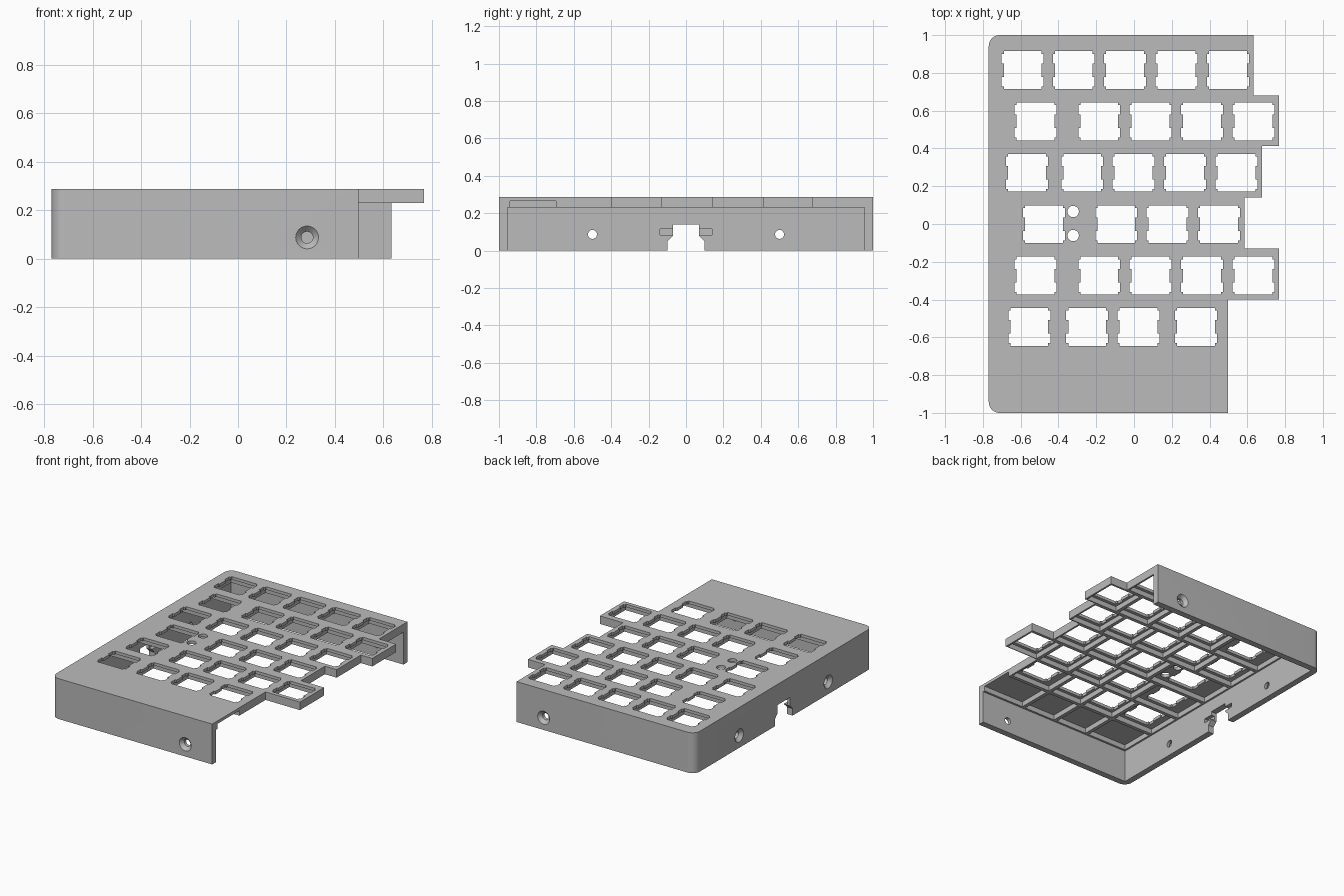
import bpy, bmesh, math
from mathutils import Matrix

cube = bpy.data.objects.get("Cube")
if cube:
    bpy.data.objects.remove(cube, do_unlink=True)

U = 0.272                      # key pitch
TOP, PLATE, RIB = 0.287, 0.266, 0.23
LEFT, INNER, WALL = -0.769, -0.724, 0.955

grey = bpy.data.materials.new("case grey")
grey.use_nodes = True
grey.diffuse_color = (0.5, 0.5, 0.5, 1)
grey.node_tree.nodes["Principled BSDF"].inputs["Base Color"].default_value = (0.5, 0.5, 0.5, 1)


def loft(bm, rings):
    """Closed solid through rings of equal point count."""
    rows = [[bm.verts.new(p) for p in ring] for ring in rings]
    n = len(rows[0])
    for a, b in zip(rows, rows[1:]):
        for i in range(n):
            j = (i + 1) % n
            bm.faces.new((a[i], a[j], b[j], b[i]))
    bm.faces.new(rows[0][::-1])
    bm.faces.new(rows[-1])


def prism(bm, outline, z0, z1):
    loft(bm, [[(x, y, z) for x, y in outline] for z in (z0, z1)])


def box(bm, x0, x1, y0, y1, z0, z1):
    prism(bm, [(x0, y0), (x1, y0), (x1, y1), (x0, y1)], z0, z1)


def circle(cx, cy, r, n=32, start=0.0, sweep=math.tau, closed=True):
    steps = n if closed else n - 1
    return [(cx + r * math.cos(start + sweep * i / steps),
             cy + r * math.sin(start + sweep * i / steps)) for i in range(n)]


def finish(bm, name):
    bmesh.ops.recalc_face_normals(bm, faces=bm.faces)
    mesh = bpy.data.meshes.new(name)
    bm.to_mesh(mesh)
    bm.free()
    ob = bpy.data.objects.new(name, mesh)
    bpy.context.collection.objects.link(ob)
    mesh.materials.append(grey)
    return ob


# Key rows from back to front: widths in key units, from the right edge inwards
right_edges = [0.633, 0.768, 0.678, 0.586, 0.768, 0.497, 0.497]
one_unit = [4, 4, 4, 3, 4]
rows = []
for r, edge in enumerate(right_edges):
    widths = [U] * one_unit[r] if r < 5 else [0.337, U, U]
    cells, x = [], edge
    for w in widths:
        cells.append((x - w, x))
        x -= w
    cells.append((INNER, x))
    rows.append((0.815 - U * r, cells))

# Case body: stepped outline with rounded outer corners
R = 0.058
outline = circle(LEFT + R, -1 + R, R, 10, math.pi, math.pi / 2, False)
steps = [-1, -0.401, -0.129, 0.14, 0.412, 0.68, 1]
for edge, y0, y1 in zip([0.497, 0.768, 0.586, 0.678, 0.768, 0.633], steps, steps[1:]):
    outline += [(edge, y0), (edge, y1)]
outline += circle(LEFT + R, 1 - R, R, 10, math.pi / 2, math.pi / 2, False)
bm = bmesh.new()
prism(bm, outline, 0, TOP)
case = finish(bm, "keyboard_case")
cutters = []

# Main cavity, leaving the outer, back and front walls
bm = bmesh.new()
box(bm, INNER, 1.2, -WALL, WALL, -0.2, RIB)
cutters.append(finish(bm, "cavity_cutter"))

# Pockets under the plate, separated by ribs
bm = bmesh.new()
g = 0.013
for r, (y, cells) in enumerate(rows):
    for i, (x0, x1) in enumerate(cells):
        open_end = 0.1 if (r == 6 and i == 0) else -g
        box(bm, x0 + g, x1 + open_end, y - U / 2 + g, y + U / 2 - g, 0.2, PLATE)
cutters.append(finish(bm, "pocket_cutter"))

# Switch holes with side notches, plus two round holes
bm = bmesh.new()
a, b, n0, n1 = 0.1, 0.111, 0.036, 0.086
quarter = [(a, 0.0), (a, n0), (b, n0), (b, n1), (a, n1), (a, a)]
half = quarter + [(-x, y) for x, y in quarter[::-1]]
switch = half + [(x, -y) for x, y in half[-2:0:-1]]
for y, cells in rows[:6]:
    for x0, x1 in cells:
        c = (x0 + x1) / 2
        prism(bm, [(c + px, y + py) for px, py in switch], 0.245, 0.4)
for y in (0.066, -0.061):
    prism(bm, circle(-0.322, y, 0.03), 0.245, 0.4)
cutters.append(finish(bm, "switch_hole_cutter"))

# Countersunk screw holes; each local z axis points into the wall
bm = bmesh.new()
holes = [((0.285, -1, 0.087), Matrix.Rotation(-math.pi / 2, 4, 'X')),
         ((0.42, 1, 0.087), Matrix.Rotation(math.pi / 2, 4, 'X'))]
holes += [((LEFT, y, 0.087), Matrix.Rotation(math.pi / 2, 4, 'Y')) for y in (-0.5, 0.5)]
for place, turn in holes:
    start = len(bm.verts)
    loft(bm, [[(x, y, d) for x, y in circle(0, 0, rad)]
              for rad, d in ((0.057, -0.01), (0.024, 0.023), (0.024, 0.1))])
    bm.verts.ensure_lookup_table()
    bmesh.ops.transform(bm, matrix=Matrix.Translation(place) @ turn, verts=bm.verts[start:])
cutters.append(finish(bm, "screw_hole_cutter"))

# Connector notch in the long wall
bm = bmesh.new()
side = [(0.1, -0.1), (0.1, 0.05), (0.07, 0.08), (0.07, 0.14)]
notch = side + [(-y, z) for y, z in side[::-1]]
loft(bm, [[(x, y, z) for y, z in notch] for x in (-0.9, -0.65)])
cutters.append(finish(bm, "notch_cutter"))

# Shallow latch slot on the inside of the notch
bm = bmesh.new()
box(bm, -0.75, -0.65, -0.138, 0.138, 0.085, 0.115)
cutters.append(finish(bm, "latch_slot_cutter"))

# Apply the cuts
for cutter in cutters:
    mod = case.modifiers.new(cutter.name, 'BOOLEAN')
    mod.operation = 'DIFFERENCE'
    mod.solver = 'EXACT'
    mod.object = cutter
    cutter.hide_render = True
bpy.context.view_layer.update()
graph = bpy.context.evaluated_depsgraph_get()
result = bpy.data.meshes.new_from_object(case.evaluated_get(graph))
case.modifiers.clear()
case.data = result
for cutter in cutters:
    bpy.data.objects.remove(cutter, do_unlink=True)

# Smooth the round corners and keep edges sharp
bpy.ops.object.select_all(action='DESELECT')
case.select_set(True)
bpy.context.view_layer.objects.active = case
bpy.ops.object.shade_smooth_by_angle(angle=math.radians(30))
